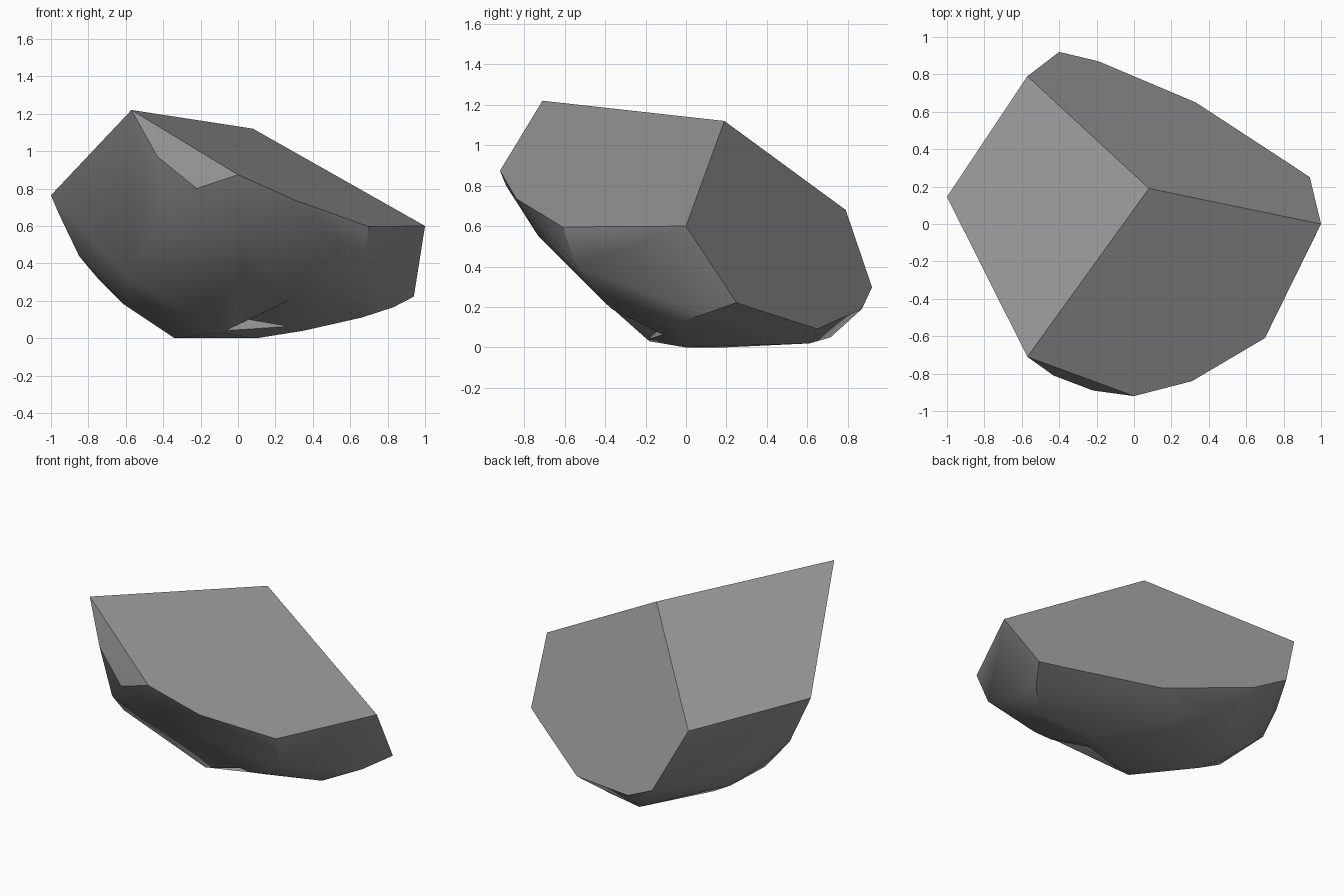
import bpy, bmesh
from mathutils import Vector

if "Cube" in bpy.data.objects:
    bpy.data.objects.remove(bpy.data.objects["Cube"])

# Corner points where the three big split faces meet
APEX = Vector((0.08, 0.19, 1.12))
PEAK = Vector((-0.57, -0.71, 1.22))
TIP = Vector((1.0, 0.0, 0.60))
BACK = Vector((-0.57, 0.79, 0.68))


def on_plane(a, b, c, outline):
    """Lift x, y outline points on to the plane through a, b and c."""
    n = (b - a).cross(c - a)
    return [Vector((x, y, a.z - (n.x * (x - a.x) + n.y * (y - a.y)) / n.z))
            for x, y in outline]


def hull_object(name, points):
    bm = bmesh.new()
    for p in points:
        bm.verts.new(p)
    res = bmesh.ops.convex_hull(bm, input=bm.verts[:])
    junk = set(res["geom_interior"]) | set(res["geom_unused"])
    bmesh.ops.delete(bm, geom=[v for v in junk if isinstance(v, bmesh.types.BMVert)],
                     context='VERTS')
    bmesh.ops.dissolve_limit(bm, angle_limit=0.02, verts=bm.verts[:], edges=bm.edges[:])
    bmesh.ops.recalc_face_normals(bm, faces=bm.faces[:])
    mesh = bpy.data.meshes.new(name)
    bm.to_mesh(mesh)
    bm.free()
    obj = bpy.data.objects.new(name, mesh)
    bpy.context.collection.objects.link(obj)
    return obj


# Flat split faces: left, front right and back
points = [APEX, PEAK, TIP, BACK]
points += on_plane(APEX, PEAK, BACK, [(-0.8, -0.25), (-1.0, 0.145)])
points += on_plane(APEX, PEAK, TIP, [(0, -0.92), (0.31, -0.84), (0.54, -0.70),
                                     (0.70, -0.61), (0.86, -0.24)])
points += on_plane(APEX, BACK, TIP, [(-0.40, 0.92), (-0.19, 0.87), (0.06, 0.76),
                                     (0.33, 0.65), (0.54, 0.49), (0.82, 0.33),
                                     (0.94, 0.25)])

# Worn underside
points += [Vector(p) for p in [
    (-0.96, 0.16, 0.67), (-0.85, 0.15, 0.44), (-0.75, 0.29, 0.32),
    (-0.66, 0.52, 0.37), (-0.52, 0.28, 0.12), (-0.34, 0.52, 0.10),
    (-0.61, 0.06, 0.18), (-0.34, 0.19, 0.0), (-0.165, 0.715, 0.05),
    (0.105, 0.61, 0.02), (-0.11, -0.18, 0.03), (0.10, 0.0, 0.0),
    (0.35, 0.02, 0.04), (0.66, -0.08, 0.11), (0.83, 0.09, 0.165),
    (0.67, -0.54, 0.40), (0.43, -0.40, 0.22), (0.05, -0.73, 0.55),
    (-0.43, -0.81, 0.97), (-0.22, -0.89, 0.80), (-0.43, -0.68, 0.60),
    (-0.59, -0.33, 0.33)]]
rock = hull_object("rock", points)

# Chipped pocket under the front
inner = Vector((0.06, -0.12, 0.10))
rim = [Vector(p) for p in [(-0.09, -0.20, 0.03), (0.29, -0.39, 0.21), (0.35, -0.11, 0.05)]]
cutter = hull_object("chip_cutter", [inner] + [inner + (p - inner) * 1.6 for p in rim])
cutter.hide_render = True
mod = rock.modifiers.new("chip", 'BOOLEAN')
mod.operation = 'DIFFERENCE'
mod.solver = 'EXACT'
mod.object = cutter
bpy.context.view_layer.objects.active = rock
rock.select_set(True)
bpy.ops.object.modifier_apply(modifier=mod.name)
bpy.data.objects.remove(cutter)

# Stone colour and soft underside with crisp split edges
stone = bpy.data.materials.new("grey stone")
stone.diffuse_color = (0.29, 0.29, 0.29, 1)
stone.use_nodes = True
stone.node_tree.nodes["Principled BSDF"].inputs["Base Color"].default_value = stone.diffuse_color
rock.data.materials.clear()
rock.data.materials.append(stone)
bpy.ops.object.shade_smooth_by_angle(angle=0.56)
